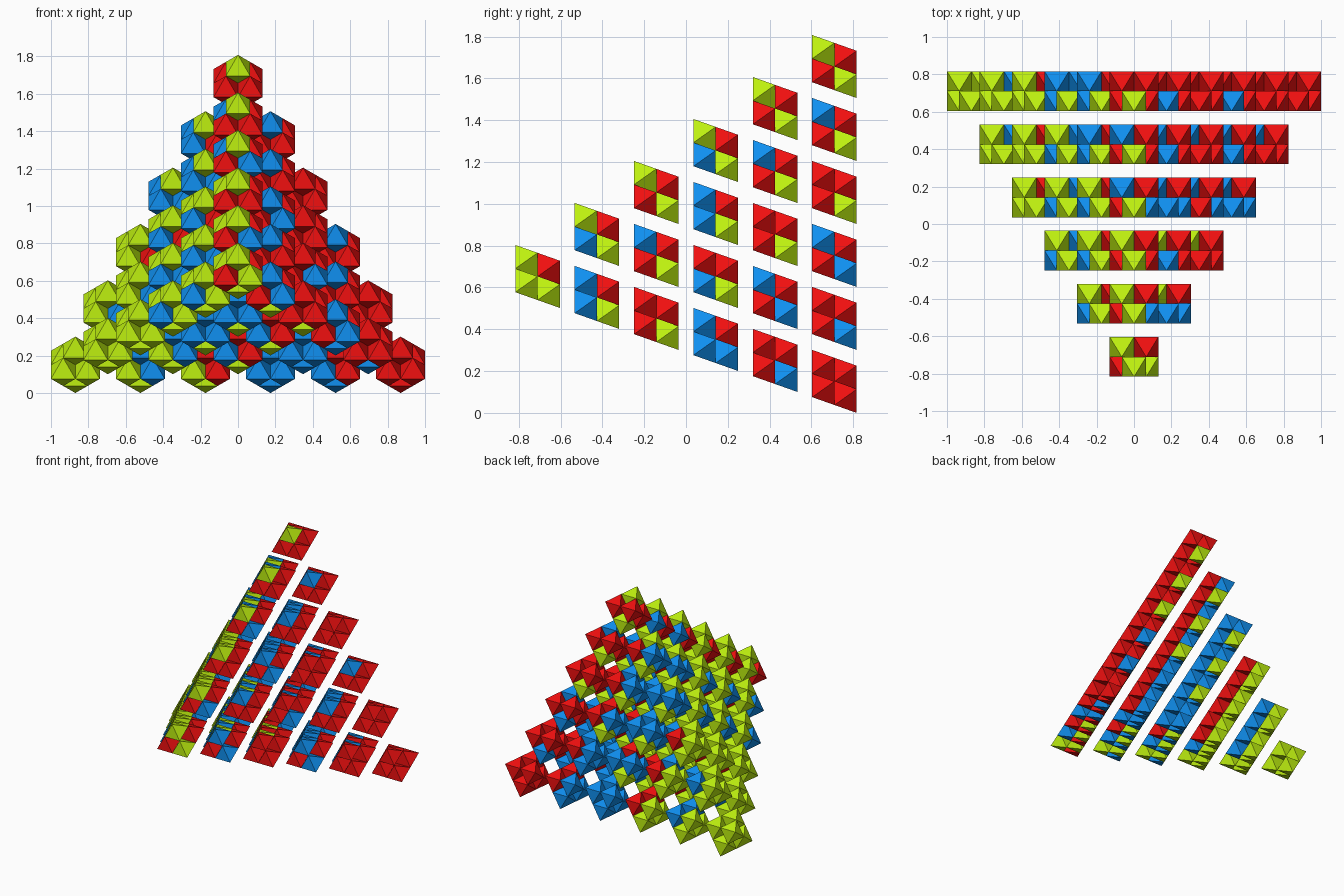
import bpy, bmesh
from math import sqrt
from mathutils import Vector

if "Cube" in bpy.data.objects:
    bpy.data.objects.remove(bpy.data.objects["Cube"])

STEP = 2 / 5.75          # spacing of clusters in the tetrahedral stack
EDGE = 0.75 * STEP       # edge of one cluster (six half-size octahedra)
LOW = EDGE / sqrt(3)     # centre height of the bottom row


def material(name, rgb):
    m = bpy.data.materials.new(name)
    m.diffuse_color = (*rgb, 1)
    m.use_nodes = True
    m.node_tree.nodes["Principled BSDF"].inputs["Base Color"].default_value = m.diffuse_color
    return m


MATS = [material("lime", (0.52, 0.88, 0.005)),
        material("blue", (0.005, 0.28, 0.88)),
        material("red", (0.88, 0.005, 0.005))]
LIME, BLUE, RED = range(3)

# Six colour pairs: every cluster takes one pair on each of its three axes
PAIRS = [(LIME, LIME), (BLUE, LIME), (RED, LIME),
         (BLUE, BLUE), (RED, BLUE), (RED, RED)]

# Octahedron axes, with a triangular face turned to the front
d, r = EDGE / sqrt(6), EDGE / sqrt(3)
AXES = [Vector((0, -d, r)),
        Vector((EDGE / 2, -d, -r / 2)),
        Vector((EDGE / 2, d, r / 2))]

# Corners of the whole stack
depth = 2.5 * STEP * sqrt(2 / 3)
LEFT = Vector((-2.5 * STEP, depth, LOW))
RIGHT = Vector((2.5 * STEP, depth, LOW))
TOP = Vector((0, depth, LOW + 2.5 * STEP * sqrt(3)))
FRONT = Vector((0, -depth, LOW + 2.5 * STEP / sqrt(3)))


def add_octahedron(bm, centre, mat):
    pos = [bm.verts.new(centre + a / 2) for a in AXES]
    neg = [bm.verts.new(centre - a / 2) for a in AXES]
    for p in (pos[0], neg[0]):
        for q in (pos[1], neg[1]):
            for s in (pos[2], neg[2]):
                f = bm.faces.new((p, q, s))
                f.normal_update()
                if f.normal.dot(f.calc_center_median() - centre) < 0:
                    f.normal_flip()
                f.material_index = mat


def add_cluster(ijk, location):
    bm = bmesh.new()
    for axis, n in zip(AXES, ijk):
        first, second = PAIRS[n]
        add_octahedron(bm, axis / 2, first)
        add_octahedron(bm, -axis / 2, second)
    name = "octahedron_cluster_%d%d%d" % ijk
    mesh = bpy.data.meshes.new(name)
    bm.to_mesh(mesh)
    bm.free()
    for m in MATS:
        mesh.materials.append(m)
    ob = bpy.data.objects.new(name, mesh)
    ob.location = location
    bpy.context.collection.objects.link(ob)


# Every unordered triple of pairs gives one cluster: 56 in a tetrahedron
for k in range(6):
    for j in range(k + 1):
        for i in range(j + 1):
            add_cluster((i, j, k), LEFT + (i * (RIGHT - TOP) + j * (TOP - FRONT)
                                           + k * (FRONT - LEFT)) / 5)
